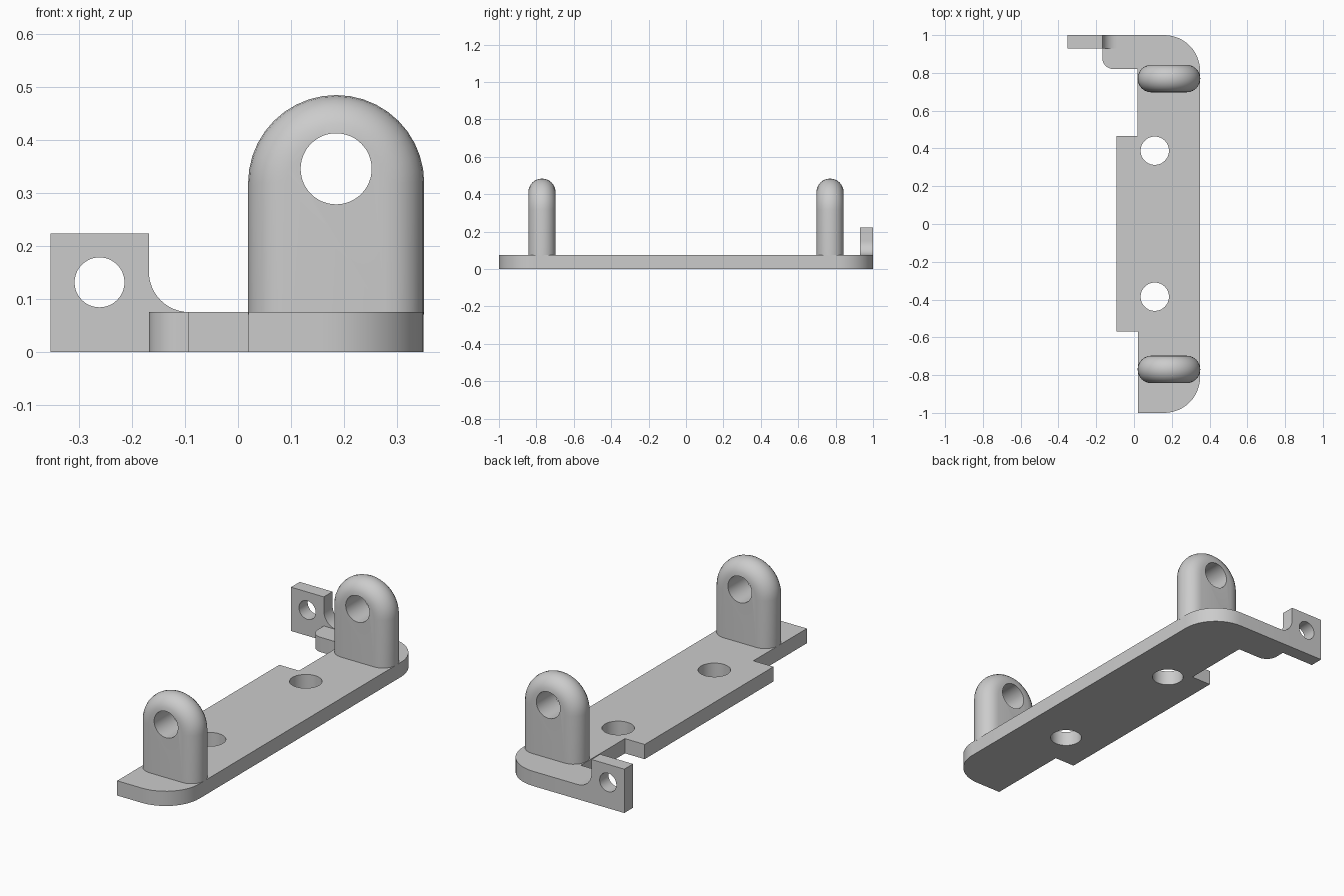
import bpy, bmesh
from math import sin, cos, pi, radians
from mathutils import Matrix, Vector

if "Cube" in bpy.data.objects:
    bpy.data.objects.remove(bpy.data.objects["Cube"])

GREY = (0.6, 0.6, 0.6, 1)
metal = bpy.data.materials.new("plain grey")
metal.use_nodes = True
metal.diffuse_color = GREY
metal.node_tree.nodes["Principled BSDF"].inputs["Base Color"].default_value = GREY


def arc(cx, cy, r, start, end, n=12):
    """Points along an arc, angles in degrees."""
    angles = [radians(start + (end - start) * i / n) for i in range(n + 1)]
    return [(cx + r * cos(a), cy + r * sin(a)) for a in angles]


def loft(name, rings):
    """Skin a stack of matching closed rings and cap both ends."""
    bm = bmesh.new()
    loops = [[bm.verts.new(p) for p in ring] for ring in rings]
    n = len(loops[0])
    for a, b in zip(loops, loops[1:]):
        for i in range(n):
            j = (i + 1) % n
            bm.faces.new((a[i], a[j], b[j], b[i]))
    bm.faces.new(loops[0][::-1])
    bm.faces.new(loops[-1])
    bmesh.ops.recalc_face_normals(bm, faces=bm.faces)
    mesh = bpy.data.meshes.new(name)
    bm.to_mesh(mesh)
    bm.free()
    obj = bpy.data.objects.new(name, mesh)
    bpy.context.collection.objects.link(obj)
    mesh.materials.append(metal)
    return obj


def drill(obj, centre, radius, axis):
    """Cut a round hole through the part along Y or Z."""
    bm = bmesh.new()
    turn = Matrix.Rotation(pi / 2, 4, "X") if axis == "Y" else Matrix()
    bmesh.ops.create_cone(bm, cap_ends=True, segments=48, radius1=radius, radius2=radius,
                          depth=0.4, matrix=Matrix.Translation(Vector(centre)) @ turn)
    mesh = bpy.data.meshes.new("hole_cutter")
    bm.to_mesh(mesh)
    bm.free()
    cutter = bpy.data.objects.new("hole_cutter", mesh)
    cutter.hide_render = True
    bpy.context.collection.objects.link(cutter)
    mod = obj.modifiers.new("hole", "BOOLEAN")
    mod.operation, mod.solver, mod.object = "DIFFERENCE", "EXACT", cutter
    bpy.context.view_layer.objects.active = obj
    bpy.ops.object.modifier_apply(modifier=mod.name)
    bpy.data.objects.remove(cutter)


def smooth(obj):
    bpy.ops.object.select_all(action="DESELECT")
    obj.select_set(True)
    bpy.context.view_layer.objects.active = obj
    bpy.ops.object.shade_smooth_by_angle(angle=radians(30))


# Base plate with two rounded corners, a side step and a rear foot
PLATE_TOP = 0.075
outline = [(0.02, -1)]
outline += arc(0.16, -0.81, 0.19, -90, 0)
outline += arc(0.16, 0.81, 0.19, 0, 90)
outline += [(-0.168, 1)]
outline += arc(-0.108, 0.88, 0.06, 180, 270)
outline += [(0.018, 0.82), (0.018, 0.465), (-0.093, 0.465), (-0.093, -0.57), (0.02, -0.57)]
plate = loft("base_plate", [[(x, y, z) for x, y in outline] for z in (0, PLATE_TOP)])
for y in (-0.385, 0.388):
    drill(plate, (0.11, y, 0), 0.075, "Z")
smooth(plate)

# Upright rear tab with a concave fillet running onto the plate
side = [(-0.353, 0), (-0.168, 0), (-0.168, PLATE_TOP)]
side += arc(-0.092, PLATE_TOP + 0.076, 0.076, 270, 180)
side += [(-0.168, 0.223), (-0.353, 0.223)]
tab = loft("rear_tab", [[(x, y, z) for x, z in side] for y in (0.93, 1)])
drill(tab, (-0.261, 0.965, 0.131), 0.047, "Y")
smooth(tab)

# Two arched lugs with fully rounded rims
HALF_WIDTH, ROUND = 0.166, 0.073
for name, y0 in (("front_lug", -0.77), ("rear_lug", 0.77)):
    rings = []
    for k in range(13):
        a = -pi / 2 + pi * k / 12
        r = HALF_WIDTH - ROUND * (1 - cos(a))
        arch = [(0.185 + r, 0.07)] + arc(0.185, 0.318, r, 0, 180, 20) + [(0.185 - r, 0.07)]
        rings.append([(x, y0 + ROUND * sin(a), z) for x, z in arch])
    lug = loft(name, rings)
    drill(lug, (0.185, y0, 0.345), 0.067, "Y")
    smooth(lug)
